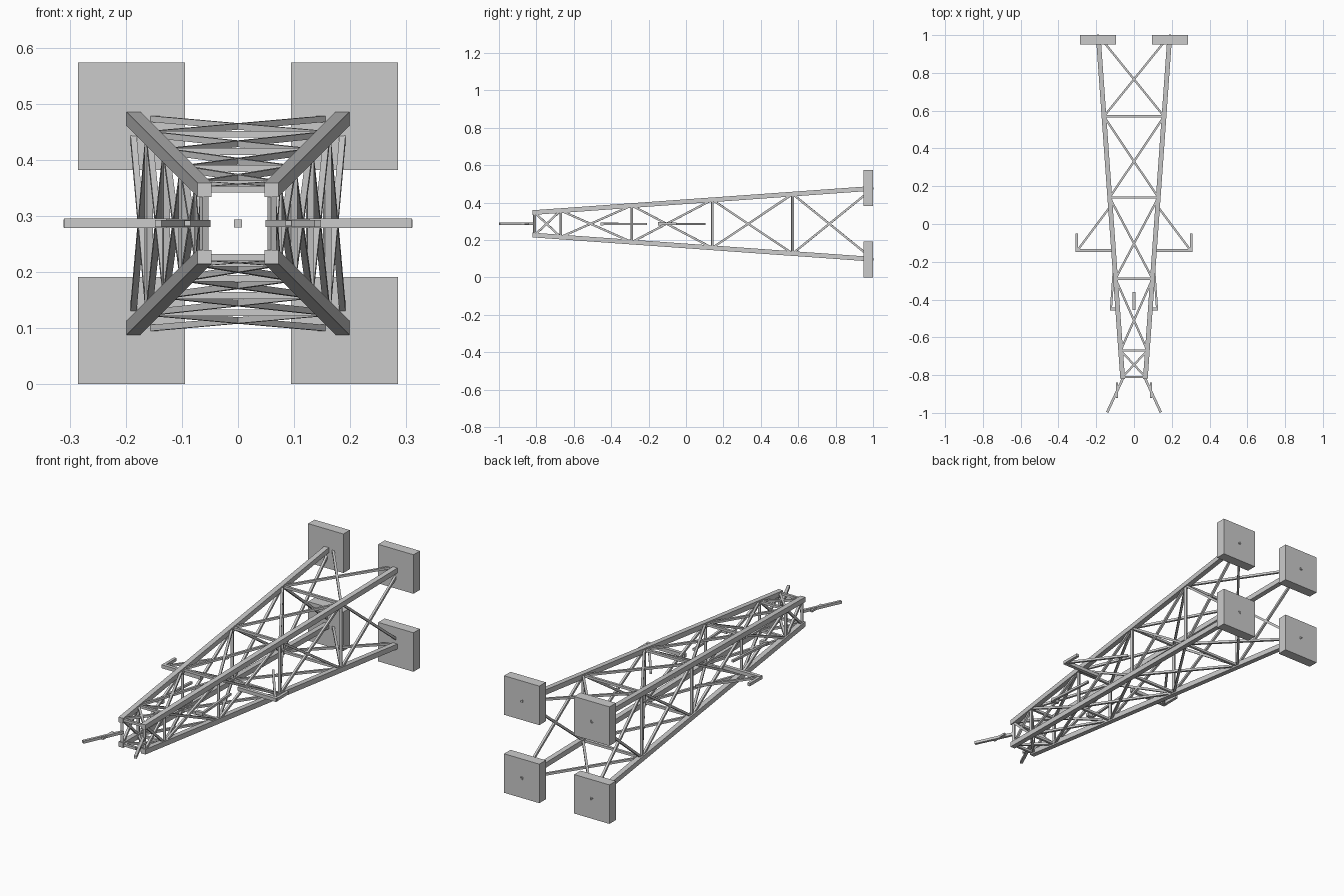
import bpy, bmesh
from mathutils import Vector, Matrix

if "Cube" in bpy.data.objects:
    bpy.data.objects.remove(bpy.data.objects["Cube"])

CZ = 0.287                                   # height of the tower's long axis
LEVELS = [-0.81, -0.67, -0.29, 0.14, 0.57, 1.0]


def half(y):
    """Half width of the tower (leg centre line) at position y."""
    return 0.06 + (y + 0.82) * 0.0712


def finish(name, bm):
    bmesh.ops.recalc_face_normals(bm, faces=bm.faces)
    me = bpy.data.meshes.new(name)
    bm.to_mesh(me)
    bm.free()
    ob = bpy.data.objects.new(name, me)
    bpy.context.collection.objects.link(ob)
    return ob


def bar(bm, a, b, t):
    """Square bar of thickness t from a to b."""
    a, b = Vector(a), Vector(b)
    d = b - a
    up = d.to_track_quat('Y', 'Z').to_matrix().to_4x4()
    m = Matrix.Translation((a + b) / 2) @ up @ Matrix.Diagonal((t, d.length, t, 1))
    bmesh.ops.create_cube(bm, size=1, matrix=m)


# Four tapering legs, each with a footing slab
for sx, side in ((-1, "left"), (1, "right")):
    for sz, lev in ((-1, "lower"), (1, "upper")):
        bm = bmesh.new()
        geo = bmesh.ops.create_cube(bm, size=1)
        for v in geo["verts"]:
            y = -0.82 if v.co.y < 0 else 0.97
            w = half(y)
            v.co = Vector((sx * w + v.co.x * 0.025, y, CZ + sz * w + v.co.z * 0.025))
        finish(f"{side}_{lev}_leg", bm)

        bm = bmesh.new()
        m = Matrix.Translation((sx * 0.19, 0.975, CZ + sz * 0.191)) @ Matrix.Diagonal((0.191, 0.05, 0.191, 1))
        bmesh.ops.create_cube(bm, size=1, matrix=m)
        finish(f"{side}_{lev}_footing", bm)

# Lattice: the same pattern on four faces
rings, braces = bmesh.new(), bmesh.new()
for k in range(4):
    rot = Matrix.Translation((0, 0, CZ)) @ Matrix.Rotation(k * 1.5707963, 4, 'Y')

    def p(s, y):
        return rot @ Vector((s * half(y), y, half(y)))

    for y in LEVELS[:-1]:
        bar(rings, p(-1, y), p(1, y), 0.012)
    for y0, y1 in zip(LEVELS, LEVELS[1:]):
        bar(braces, p(-1, y0), p(1, y1), 0.011)
        bar(braces, p(1, y0), p(-1, y1), 0.011)
finish("ring_bars", rings)
finish("cross_braces", braces)

# Side arms: lower pair, short upper pair, and splayed top horns
for s, side in ((-1, "left"), (1, "right")):
    bm = bmesh.new()
    bar(bm, (s * 0.10, -0.14, CZ), (s * 0.31, -0.14, CZ), 0.017)
    bar(bm, (s * 0.304, -0.14, CZ), (s * 0.304, -0.05, CZ), 0.014)
    bar(bm, (s * 0.30, -0.14, CZ), (s * 0.12, 0.10, CZ), 0.011)
    finish(f"{side}_wide_arm", bm)

    bm = bmesh.new()
    bar(bm, (s * 0.09, -0.45, CZ), (s * 0.128, -0.45, CZ), 0.016)
    bar(bm, (s * 0.122, -0.45, CZ), (s * 0.105, -0.21, CZ), 0.011)
    finish(f"{side}_short_arm", bm)

    bm = bmesh.new()
    bar(bm, (s * 0.055, -0.81, CZ), (s * 0.142, -0.997, CZ), 0.013)
    bar(bm, (s * 0.09, -0.92, CZ), (s * 0.09, -0.84, CZ), 0.010)
    finish(f"{side}_top_horn", bm)

# Centre insulator rod
bm = bmesh.new()
bar(bm, (0, -0.455, CZ), (0, -0.36, CZ), 0.014)
finish("centre_insulator", bm)
